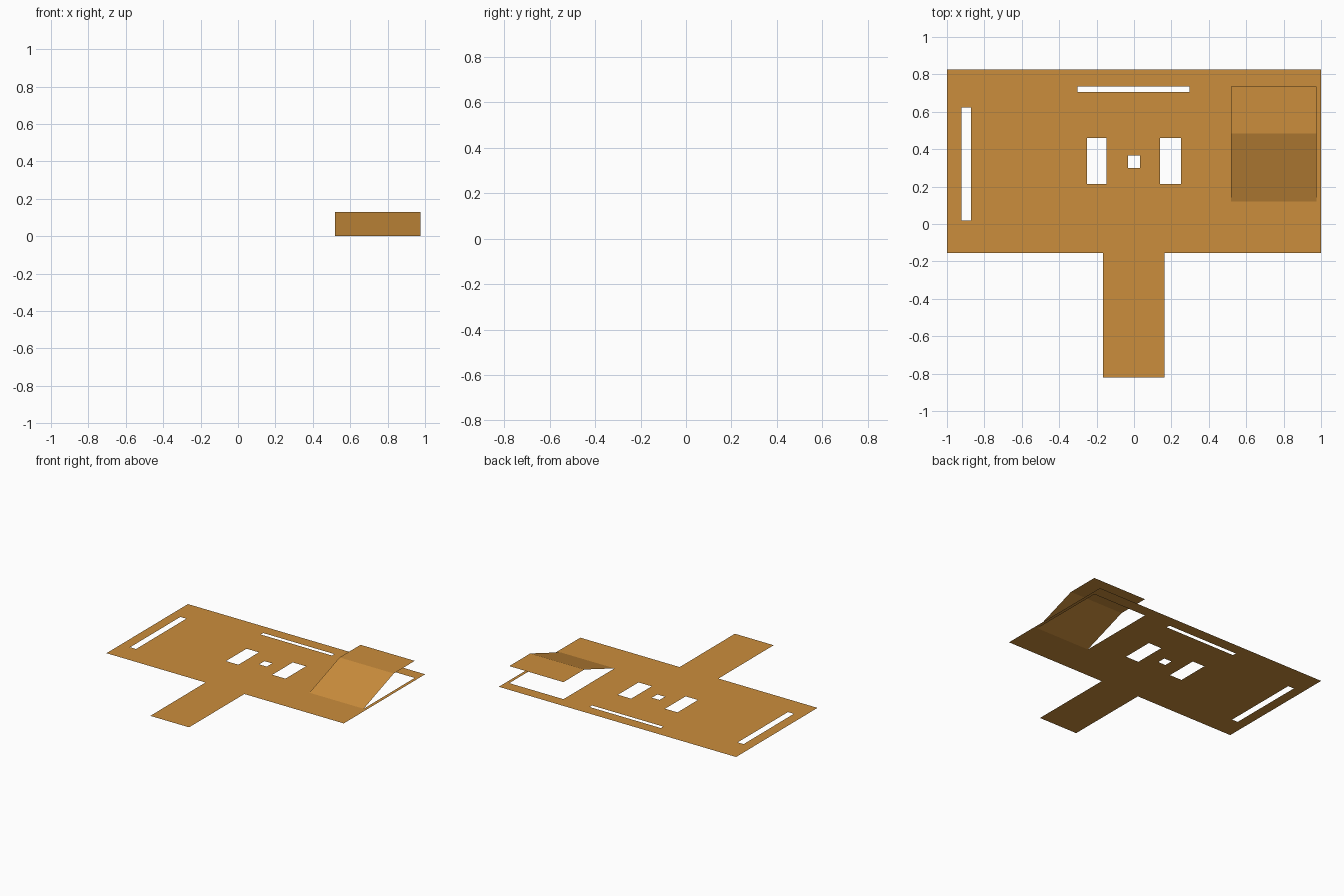
import bpy, bmesh

if "Cube" in bpy.data.objects:
    bpy.data.objects.remove(bpy.data.objects["Cube"])

mat = bpy.data.materials.new("ochre_card")
mat.diffuse_color = (0.60, 0.27, 0.045, 1.0)
mat.use_nodes = True
mat.node_tree.nodes["Principled BSDF"].inputs["Base Color"].default_value = mat.diffuse_color


def add_loop(bm, points):
    """Closed loop of edges on the ground plane."""
    verts = [bm.verts.new((x, y, 0)) for x, y in points]
    for a, b in zip(verts, verts[1:] + verts[:1]):
        bm.edges.new((a, b))
    return verts


def rect(x0, x1, y0, y1):
    return [(x0, y0), (x1, y0), (x1, y1), (x0, y1)]


bm = bmesh.new()

# T-shaped outline: wide panel with a narrow tongue toward the front
add_loop(bm, [(-1, 0.825), (-1, -0.155), (-0.165, -0.155), (-0.165, -0.82),
              (0.162, -0.82), (0.162, -0.155), (1, -0.155), (1, 0.825)])

# Slots and windows
for hole in [(-0.922, -0.872, 0.018, 0.623),
             (-0.303, 0.297, 0.706, 0.736),
             (-0.25, -0.146, 0.213, 0.46),
             (0.14, 0.251, 0.213, 0.46),
             (-0.032, 0.032, 0.30, 0.365)]:
    add_loop(bm, rect(*hole))

# Opening under the raised flap
FX0, FX1, FY0, FY1 = 0.518, 0.975, 0.12, 0.735
opening = add_loop(bm, rect(FX0, FX1, FY0, FY1))

bmesh.ops.triangle_fill(bm, edges=bm.edges[:], use_beauty=True, normal=(0, 0, 1))

# Raised flap: ramp up from the hinge edge, then a level top
hinge = opening[:2]
for y in (0.483, FY1):
    row = [bm.verts.new((x, y, 0.13)) for x in (FX0, FX1)]
    bm.faces.new((hinge[0], hinge[1], row[1], row[0]))
    hinge = row

# Every face points up
bm.normal_update()
for f in bm.faces:
    if f.normal.z < 0:
        f.normal_flip()

mesh = bpy.data.meshes.new("cutout_panel")
bm.to_mesh(mesh)
bm.free()
mesh.materials.append(mat)
panel = bpy.data.objects.new("cutout_panel", mesh)
bpy.context.collection.objects.link(panel)
